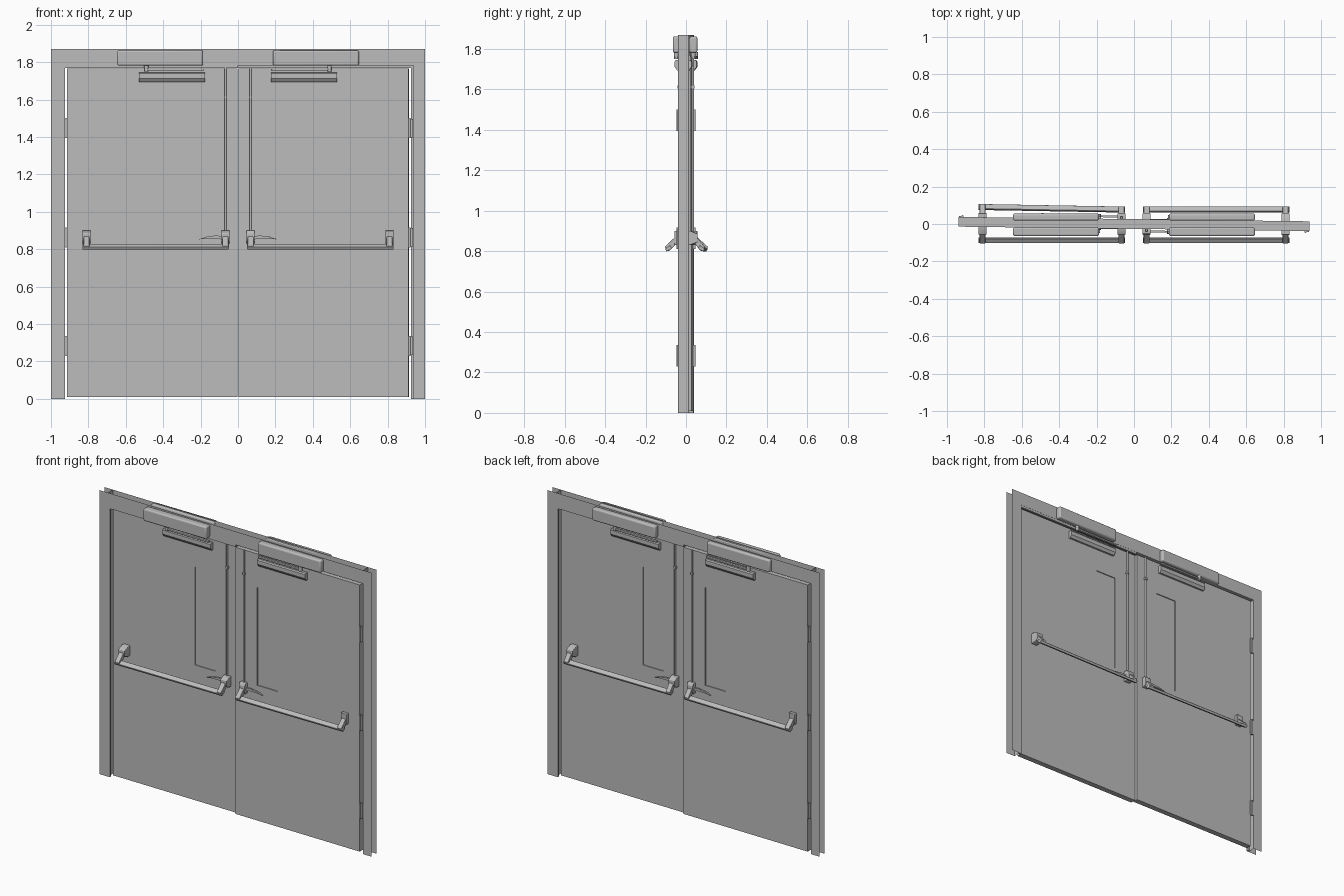
import bpy, bmesh, math
from mathutils import Matrix, Vector

if "Cube" in bpy.data.objects:
    bpy.data.objects.remove(bpy.data.objects["Cube"])

TILT = Matrix.Rotation(-0.0125, 4, 'Z')     # the set stands very slightly skewed


def paint(name, v):
    m = bpy.data.materials.new(name)
    m.diffuse_color = (v, v, v, 1)
    m.use_nodes = True
    m.node_tree.nodes["Principled BSDF"].inputs["Base Color"].default_value = m.diffuse_color
    return m


STEEL = paint("grey_steel", 0.5)


def finish(bm, name, bevel=0.0, tilt=True):
    if tilt:
        bm.transform(TILT)
    me = bpy.data.meshes.new(name)
    bm.to_mesh(me)
    bm.free()
    me.materials.append(STEEL)
    ob = bpy.data.objects.new(name, me)
    bpy.context.collection.objects.link(ob)
    if bevel:
        b = ob.modifiers.new("bevel", 'BEVEL')
        b.width, b.segments, b.limit_method = bevel, 3, 'ANGLE'
    return ob


def add_box(bm, x, y, z):
    lo = Vector((min(x), min(y), min(z)))
    hi = Vector((max(x), max(y), max(z)))
    mat = Matrix.Translation((lo + hi) / 2) @ Matrix.Diagonal((*(hi - lo), 1))
    bmesh.ops.create_cube(bm, size=1, matrix=mat)


def box(name, x, y, z, bevel=0.0, tilt=True):
    bm = bmesh.new()
    add_box(bm, x, y, z)
    return finish(bm, name, bevel, tilt)


def prism(name, rings, bevel=0.0, tilt=True, caps=True):
    """Join two matching rings of points into a solid (or open sheet)."""
    bm = bmesh.new()
    a, b = [[bm.verts.new(p) for p in r] for r in rings]
    n = len(a)
    for i in range(n if caps else n - 1):
        j = (i + 1) % n
        bm.faces.new((a[i], a[j], b[j], b[i]))
    if caps:
        bm.faces.new(a[::-1])
        bm.faces.new(b)
    bmesh.ops.recalc_face_normals(bm, faces=bm.faces)
    return finish(bm, name, bevel, tilt)


def rod(name, x, y, z0, z1, r, n=16):
    bm = bmesh.new()
    bmesh.ops.create_cone(bm, cap_ends=True, segments=n, radius1=r, radius2=r, depth=z1 - z0,
                          matrix=Matrix.Translation((x, y, (z0 + z1) / 2)))
    return finish(bm, name)


H, D, WEB, SOFFIT = 1.87, 0.026, 0.938, 1.782

# head: folded sheet, open at the top
head = [(-D, H), (-D, SOFFIT), (D, SOFFIT), (D, H)]
prism("head_frame", [[(x, y, z) for y, z in head] for x in (-WEB, WEB)], caps=False)

for sx, side in ((-1, "left"), (1, "right")):
    # jamb: folded sheet, open to the wall side
    jamb = [(1, -D), (WEB, -D), (WEB, D), (1, D)]
    prism(side + "_jamb", [[(sx * x, y, z) for x, y in jamb] for z in (0, H)], caps=False)

    # stops behind the leaf, each leaf swings the opposite way
    y_stop = (sx * 0.013, sx * (D - 0.001))
    box(side + "_jamb_stop", (sx * 0.924, sx * WEB), y_stop, (0, SOFFIT))
    box(side + "_head_stop", (0, sx * WEB), y_stop, (1.768, SOFFIT))

    # door leaf with recessed window panels on both faces
    front, back = -0.018 - sx * 0.008, 0.018 - sx * 0.008
    leaf = box(side + "_door_leaf", (sx * 0.002, sx * 0.913), (front, back), (0.01, 1.766))
    bm = bmesh.new()
    for y in (front, back):
        add_box(bm, (sx * 0.16, sx * 0.31), (y - 0.006, y + 0.006), (0.90, 1.545))
    cutter = finish(bm, side + "_window_cutter")
    cutter.hide_render = True
    cutter.hide_set(True)
    cut = leaf.modifiers.new("window_recess", 'BOOLEAN')
    cut.object, cut.operation, cut.solver = cutter, 'DIFFERENCE', 'EXACT'

    # hinges
    yh = -sx * (D + 0.004)
    for k, z in enumerate((0.283, 0.863, 1.447)):
        rod(f"{side}_hinge_knuckle_{k}", sx * 0.918, yh, z - 0.053, z + 0.053, 0.006, 12)
        box(f"{side}_hinge_leaf_{k}", (sx * 0.911, sx * 0.937), (yh, yh + sx * 0.006),
            (z - 0.05, z + 0.05))

    for sy, face_name in ((-1, "front"), (1, "back")):
        tag = f"{side}_{face_name}"
        face = sy * 0.018 - sx * 0.008

        # closer body on the head
        out = 0.065 if sy < 0 else 0.056
        box(tag + "_closer_body", (sx * 0.187, sx * 0.647), (sy * 0.018, sy * out),
            (1.781, 1.863), bevel=0.010, tilt=False)
        # pivot, arm and slide track
        rod(tag + "_closer_pivot", sx * 0.49, sy * 0.042, 1.75, 1.785, 0.011)
        box(tag + "_closer_arm", (sx * 0.18, sx * 0.5), (sy * 0.034, sy * 0.05),
            (1.754, 1.766), bevel=0.003)
        track = [(-0.001, 1.695), (0.012, 1.695), (0.024, 1.712), (0.024, 1.738),
                 (0.018, 1.745), (-0.001, 1.745)]
        prism(tag + "_closer_track",
              [[(sx * x, face + sy * o, z) for o, z in track] for x in (0.177, 0.53)])

        # vertical latch rod with guide and top latch
        rod(tag + "_latch_rod", sx * 0.067, face + sy * 0.007, 0.88, 1.77, 0.006)
        box(tag + "_rod_guide", (sx * 0.059, sx * 0.075), (face, face + sy * 0.015),
            (1.605, 1.62))

        # crossbar: brackets, sloping arms and bar
        tip = {(-1, -1): (0.104, 0.104), (1, -1): (0.104, 0.104),
               (1, 1): (0.094, 0.094), (-1, 1): (0.094, 0.108)}[(sx, sy)]
        for k, x in enumerate((0.067, 0.81)):
            f = abs(face - 0.0125 * sx * x)
            t = tip[k]
            base = [(f - 0.002, 0.83), (f - 0.002, 0.90), (f + 0.022, 0.90),
                    (0.058, 0.885), (0.058, 0.845), (f + 0.02, 0.83)]
            prism(f"{tag}_bar_bracket_{k}",
                  [[(sx * xx, sy * o, z) for o, z in base] for xx in (x - 0.022, x + 0.022)],
                  bevel=0.004, tilt=False)
            arm = [(0.035, 0.848), (0.048, 0.876), (t, 0.822), (t - 0.008, 0.800),
                   (t - 0.022, 0.802)]
            prism(f"{tag}_bar_arm_{k}",
                  [[(sx * xx, sy * o, z) for o, z in arm] for xx in (x - 0.016, x + 0.016)],
                  bevel=0.003, tilt=False)
        bar = [(-0.034, 0.812), (-0.008, 0.798), (0, 0.812), (-0.026, 0.829)]
        prism(tag + "_push_bar",
              [[(sx * x, sy * (t + o), z) for o, z in bar]
               for x, t in ((0.048, tip[0]), (0.832, tip[1]))], bevel=0.003, tilt=False)

        # curved lever handle
        lever = [(0.21, 0.852), (0.17, 0.866), (0.12, 0.873), (0.075, 0.869),
                 (0.075, 0.85), (0.12, 0.857), (0.17, 0.857)]
        prism(tag + "_lever",
              [[(sx * x, face + sy * o, z) for x, z in lever] for o in (0.008, 0.018)])

# smooth rounded parts, keep folds sharp
for ob in bpy.context.scene.objects:
    if not ob.hide_render:
        ob.select_set(True)
        bpy.context.view_layer.objects.active = ob
bpy.ops.object.shade_smooth_by_angle(angle=math.radians(35))
